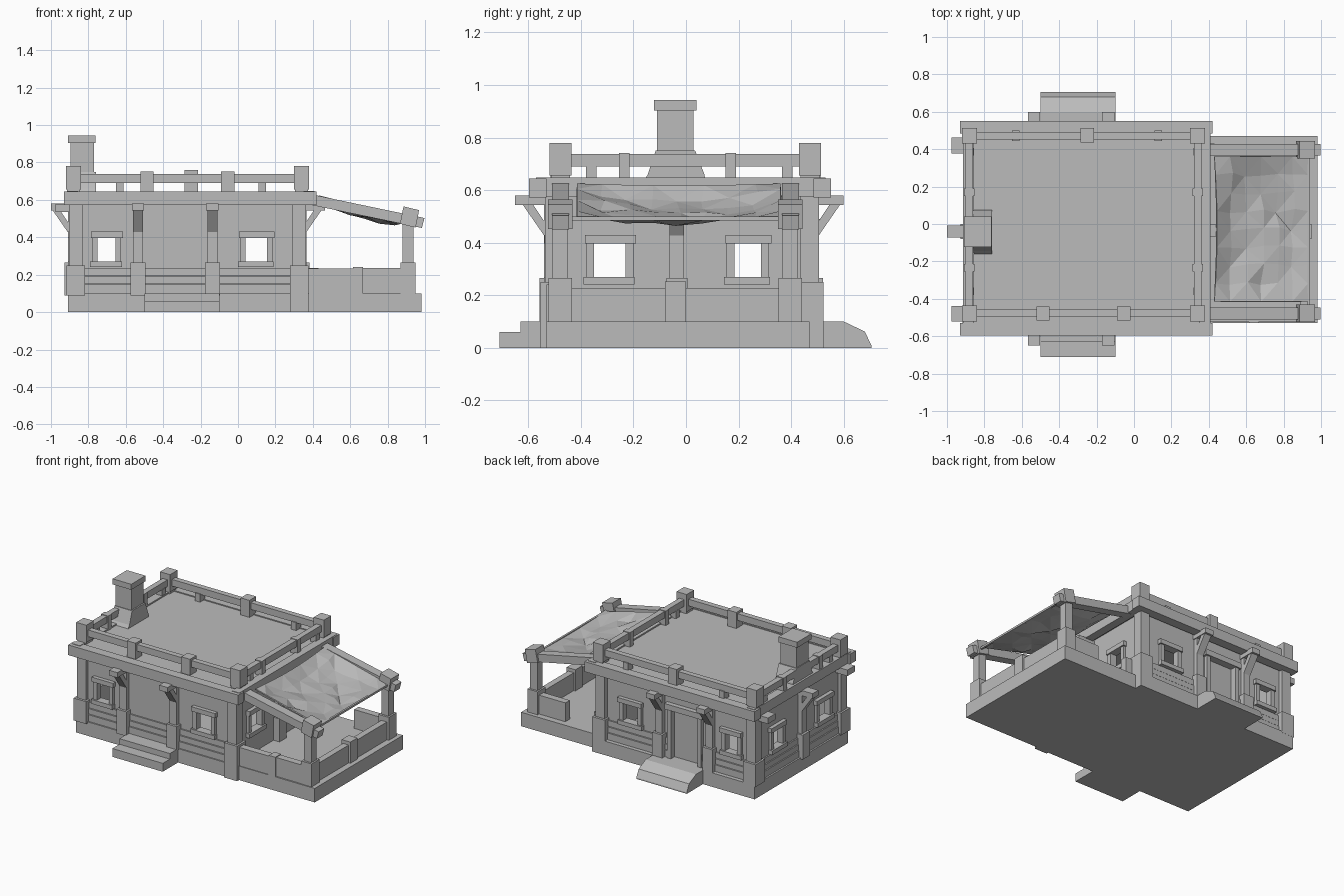
import bpy, bmesh, math, random

if "Cube" in bpy.data.objects:
    bpy.data.objects.remove(bpy.data.objects["Cube"])
random.seed(4)

mat = bpy.data.materials.new("plain grey")
mat.diffuse_color = (0.5, 0.5, 0.5, 1)
mat.use_nodes = True
mat.node_tree.nodes["Principled BSDF"].inputs["Base Color"].default_value = mat.diffuse_color


def make(name, bm):
    bmesh.ops.recalc_face_normals(bm, faces=bm.faces)
    me = bpy.data.meshes.new(name)
    bm.to_mesh(me)
    bm.free()
    me.materials.append(mat)
    ob = bpy.data.objects.new(name, me)
    bpy.context.collection.objects.link(ob)
    return ob


def prism(name, pts, axis, a, b):
    """Extrude a profile (y,z) along x, (x,z) along y or (x,y) along z."""
    bm = bmesh.new()
    place = {"x": lambda p, t: (t, p[0], p[1]),
             "y": lambda p, t: (p[0], t, p[1]),
             "z": lambda p, t: (p[0], p[1], t)}[axis]
    lo = [bm.verts.new(place(p, a)) for p in pts]
    hi = [bm.verts.new(place(p, b)) for p in pts]
    bm.faces.new(lo)
    bm.faces.new(hi)
    for i in range(len(pts)):
        j = (i + 1) % len(pts)
        bm.faces.new((lo[i], lo[j], hi[j], hi[i]))
    return make(name, bm)


def box(name, x0, x1, y0, y1, z0, z1):
    return prism(name, [(x0, y0), (x1, y0), (x1, y1), (x0, y1)], "z", z0, z1)


def side_box(name, side, u0, u1, d0, d1, z0, z1):
    """Box on a wall: u runs along the wall, d is the depth coordinate."""
    d0, d1 = sorted((d0, d1))
    if side in ("front", "back"):
        return box(name, u0, u1, d0, d1, z0, z1)
    return box(name, d0, d1, u0, u1, z0, z1)


# outer face coordinate and outward direction of every wall
WALLS = {"front": (-0.51, -1), "back": (0.475, 1), "left": (-0.88, -1), "right": (0.335, 1)}
XWIN = [(-0.75, -0.655), (0.04, 0.155)]
YWIN = [(-0.35, -0.23), (0.185, 0.285)]
DOOR = (-0.44, -0.23)

# base slabs, front steps and rear ramp
box("house_slab", -0.91, 0.38, -0.537, 0.522, 0, 0.10)
box("porch_slab", 0.37, 0.98, -0.53, 0.47, 0, 0.10)
box("upper_step", -0.50, -0.10, -0.63, -0.53, 0, 0.10)
box("lower_step", -0.50, -0.10, -0.71, -0.62, 0, 0.06)
prism("rear_ramp", [(0.51, 0), (0.51, 0.1), (0.60, 0.1), (0.68, 0.062), (0.705, 0.01), (0.705, 0)],
      "x", -0.50, -0.10)

# walls with real openings, window frames and low planks
for side, (face, out) in WALLS.items():
    along_x = side in ("front", "back")
    start, end = (-0.88, 0.335) if along_x else (-0.50, 0.465)
    wins = XWIN if along_x else YWIN
    holes = [(a, b, 0.27, 0.397) for a, b in wins]
    if side == "back":
        holes.append((*DOOR, 0.10, 0.45))
    holes.sort()
    inner = face - out * 0.03
    u = start
    for a, b, z0, z1 in holes:
        side_box(side + "_wall", side, u, a, face, inner, 0.1, 0.6)
        side_box(side + "_wall_above", side, a, b, face, inner, z1, 0.6)
        if z0 > 0.1:
            side_box(side + "_wall_below", side, a, b, face, inner, 0.1, z0)
        u = b
    side_box(side + "_wall", side, u, end, face, inner, 0.1, 0.6)
    for a, b in wins:
        f = face + out * 0.018
        for c in (a - 0.03, b):
            side_box(side + "_window_jamb", side, c, c + 0.03, inner, f, 0.25, 0.41)
        side_box(side + "_window_lintel", side, a - 0.035, b + 0.04, inner, f + out * 0.01, 0.397, 0.43)
        side_box(side + "_window_sill", side, a - 0.04, b + 0.035, inner, f + out * 0.012, 0.24, 0.27)
    spans = [(start, DOOR[0] - 0.03), (DOOR[1] + 0.03, end)] if side == "back" else [(start, end)]
    for a, b in spans if side != "right" else []:
        for k, (z0, z1) in enumerate([(0.10, 0.148), (0.152, 0.19), (0.194, 0.235)]):
            side_box(side + "_plank", side, a, b, face, face + out * (0.018 - 0.004 * k), z0, z1)

# rear door with frame
box("door_panel", DOOR[0], DOOR[1], 0.445, 0.458, 0.10, 0.45)
for x in (DOOR[0] - 0.03, DOOR[1]):
    box("door_jamb", x, x + 0.03, 0.44, 0.50, 0.10, 0.46)
box("door_lintel", DOOR[0] - 0.045, DOOR[1] + 0.045, 0.44, 0.51, 0.45, 0.49)

# house corner posts on wide feet
for x in (-0.868, 0.328):
    for y in (-0.50, 0.47):
        box("corner_post", x - 0.036, x + 0.036, y - 0.036, y + 0.036, 0.2, 0.6)
        z0 = 0.0 if x > 0 else 0.09
        box("corner_foot", x - 0.05, x + 0.05, y - 0.053, y + 0.053, z0, 0.25)

# wall columns with diagonal brackets under the eaves
for side, u, reach in [("front", -0.535, 0.14), ("front", -0.137, 0.14), ("back", -0.535, 0.125),
                       ("back", -0.137, 0.125), ("left", -0.04, 0.12), ("right", -0.035, 0.13)]:
    face, out = WALLS[side]
    axis = "x" if side in ("front", "back") else "y"
    side_box(side + "_column", side, u - 0.027, u + 0.027, face - out * 0.01, face + out * 0.03, 0.2, 0.6)
    side_box(side + "_column_foot", side, u - 0.04, u + 0.04, face - out * 0.01, face + out * 0.047, 0.09, 0.265)
    side_box(side + "_eave_beam", side, u - 0.033, u + 0.033, face, face + out * reach, 0.543, 0.58)
    strut = [(0.025, 0.42), (0.025, 0.475), (0.075, 0.55), (0.115, 0.55)]
    prism(side + "_strut", [(face + out * d, z) for d, z in strut], axis, u - 0.027, u + 0.027)

# beam ends poking out on the left
for y in (-0.48, 0.42):
    box("left_beam_end", -0.975, -0.85, y - 0.042, y + 0.042, 0.535, 0.578)

# roof deck and edge beams
box("roof_deck", -0.90, 0.38, -0.56, 0.52, 0.585, 0.638)
box("front_roof_beam", -0.93, 0.42, -0.597, -0.53, 0.572, 0.645)
box("back_roof_beam", -0.93, 0.42, 0.485, 0.552, 0.572, 0.645)
box("left_roof_beam", -0.915, -0.855, -0.57, 0.53, 0.575, 0.648)
box("right_roof_beam", 0.35, 0.41, -0.57, 0.53, 0.575, 0.648)

# roof railing
for x in (-0.88, 0.34):
    for y in (-0.478, 0.472):
        box("rail_corner_post", x - 0.034, x + 0.034, y - 0.036, y + 0.036, 0.63, 0.765)
        box("rail_corner_cap", x - 0.04, x + 0.04, y - 0.042, y + 0.042, 0.655, 0.78)
    box("side_rail", x - 0.02, x + 0.02, -0.45, 0.44, 0.69, 0.738)
    for y in (-0.235, 0.17):
        box("side_rail_post", x - 0.028, x + 0.028, y - 0.02, y + 0.02, 0.635, 0.742)
    for y in (-0.36, 0.385):
        box("side_rail_block", x - 0.022, x + 0.022, y - 0.02, y + 0.02, 0.635, 0.692)
for y in (-0.478, 0.472):
    box("long_rail", -0.86, 0.31, y - 0.02, y + 0.02, 0.69, 0.738)
for x in (-0.487, -0.055):
    box("front_rail_post", x - 0.035, x + 0.035, -0.515, -0.442, 0.635, 0.753)
box("back_rail_post", -0.285, -0.215, 0.437, 0.512, 0.635, 0.76)
for x in (-0.632, 0.13):
    box("back_rail_block", x - 0.02, x + 0.02, 0.445, 0.50, 0.635, 0.695)

# chimney
prism("chimney_base", [(-0.165, 0.63), (0.075, 0.63), (0.07, 0.66), (0.035, 0.75), (-0.115, 0.75),
                       (-0.145, 0.66)], "x", -0.90, -0.76)
box("chimney_stack", -0.895, -0.77, -0.11, 0.028, 0.63, 0.905)
box("chimney_cap", -0.91, -0.762, -0.122, 0.04, 0.903, 0.943)

# porch posts, sloping beams and clamps
for y in (-0.478, 0.397):
    box("porch_post", 0.88, 0.938, y - 0.03, y + 0.03, 0.1, 0.48)
    box("porch_post_foot", 0.868, 0.95, y - 0.045, y + 0.045, 0.09, 0.265)
    prism("porch_beam", [(0.38, 0.632), (0.997, 0.503), (0.983, 0.45), (0.38, 0.575)],
          "y", y - 0.032, y + 0.032)
    prism("beam_clamp", [(0.885, 0.565), (0.968, 0.545), (0.95, 0.452), (0.866, 0.472)],
          "y", y - 0.047, y + 0.047)

# porch low walls; the back one leaves an opening
box("porch_front_wall", 0.37, 0.65, -0.525, -0.475, 0.09, 0.232)
box("porch_front_wall", 0.66, 0.88, -0.52, -0.47, 0.09, 0.235)
box("porch_front_divider", 0.615, 0.667, -0.53, -0.465, 0.09, 0.24)
box("porch_side_wall", 0.89, 0.935, -0.45, 0.37, 0.09, 0.228)
box("porch_side_divider", 0.878, 0.948, -0.08, 0.0, 0.09, 0.252)
box("porch_back_wall", 0.66, 0.88, 0.375, 0.425, 0.09, 0.235)
box("porch_back_stub", 0.36, 0.43, 0.38, 0.43, 0.09, 0.235)

# sagging canopy cloth and its end bar
NX, NY = 6, 8
bm = bmesh.new()
grid = []
for i in range(NX + 1):
    row = []
    for j in range(NY + 1):
        s, t = i / NX, j / NY
        edge = i in (0, NX) or j in (0, NY)
        sag = 0.05 * math.sin(math.pi * s) ** 0.7 * math.sin(math.pi * t) ** 0.5 if not edge else 0
        r = 0 if edge else random.uniform(-0.013, 0.013)
        pinch = 0.015 * math.sin(math.pi * t)
        row.append(bm.verts.new((0.43 + pinch + s * (0.5 - pinch) + r, -0.415 + 0.775 * t + r,
                                 0.625 - 0.125 * s - sag + r - pinch * 0.5)))
    grid.append(row)
for i in range(NX):
    for j in range(NY):
        a, b, c, d = grid[i][j], grid[i + 1][j], grid[i + 1][j + 1], grid[i][j + 1]
        tris = ((a, b, c), (a, c, d)) if (i + j) % 2 else ((a, b, d), (b, c, d))
        for t in tris:
            bm.faces.new(t)
cloth = make("canopy_cloth", bm)
solid = cloth.modifiers.new("thickness", "SOLIDIFY")
solid.thickness = 0.008
box("canopy_end_bar", 0.928, 0.942, -0.46, 0.38, 0.485, 0.499)
